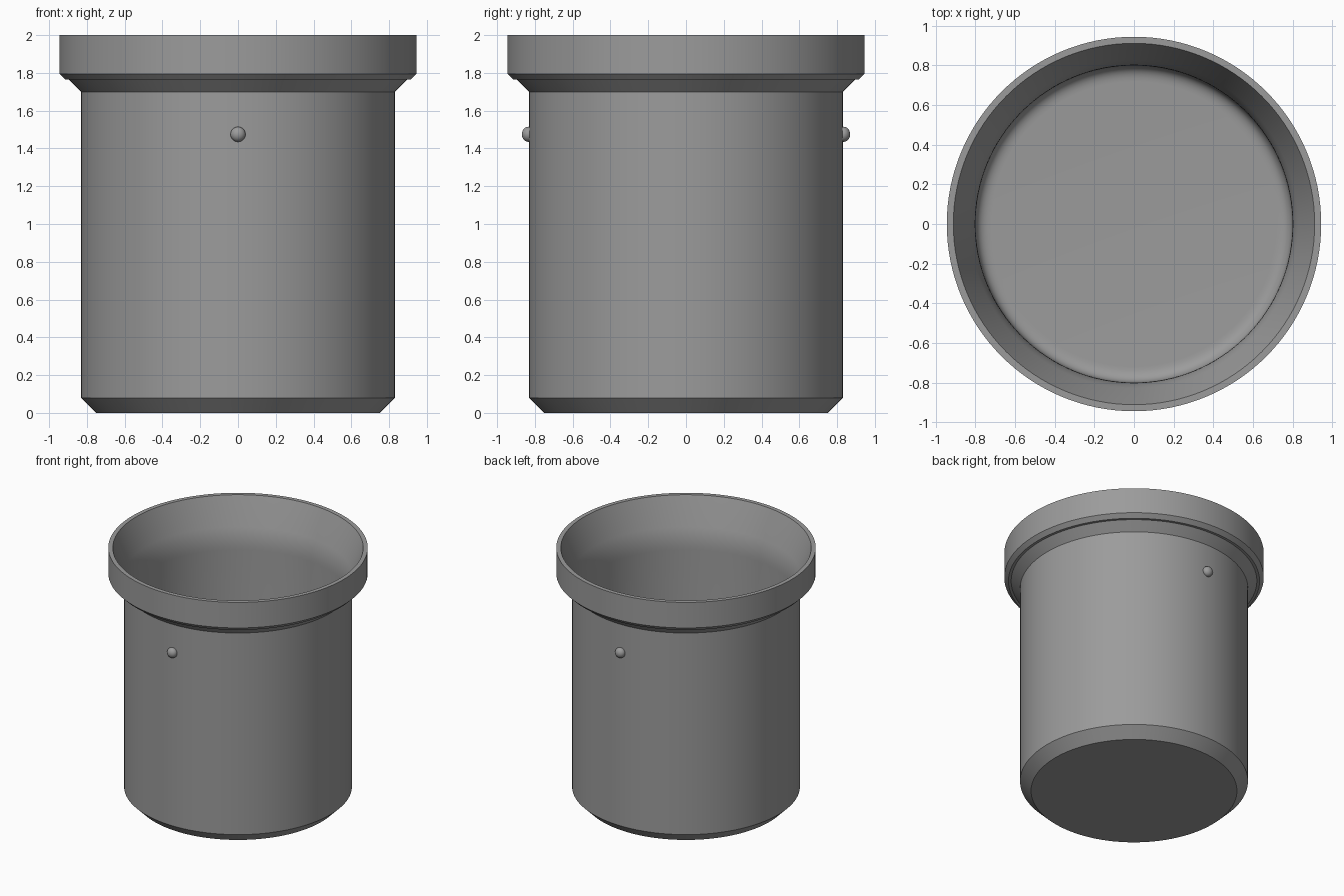
import bpy, bmesh, math

if "Cube" in bpy.data.objects:
    bpy.data.objects.remove(bpy.data.objects["Cube"])

SEGMENTS = 128

grey = bpy.data.materials.new("grey_metal")
grey.diffuse_color = (0.33, 0.33, 0.33, 1)
grey.use_nodes = True
grey.node_tree.nodes["Principled BSDF"].inputs["Base Color"].default_value = grey.diffuse_color


def finish(bm, name, angle):
    mesh = bpy.data.meshes.new(name)
    bm.to_mesh(mesh)
    bm.free()
    obj = bpy.data.objects.new(name, mesh)
    bpy.context.collection.objects.link(obj)
    mesh.materials.append(grey)
    bpy.ops.object.select_all(action='DESELECT')
    obj.select_set(True)
    bpy.context.view_layer.objects.active = obj
    bpy.ops.object.shade_smooth_by_angle(angle=math.radians(angle))
    return obj


def lathe(name, profile):
    """Revolve (radius, height) points around z; the ends lie on the axis."""
    bm = bmesh.new()
    verts = [bm.verts.new((r, 0, z)) for r, z in profile]
    edges = [bm.edges.new(pair) for pair in zip(verts, verts[1:])]
    bmesh.ops.spin(bm, geom=verts + edges, cent=(0, 0, 0), axis=(0, 0, 1),
                   angle=math.tau, steps=SEGMENTS)
    bmesh.ops.remove_doubles(bm, verts=bm.verts, dist=1e-4)
    bmesh.ops.recalc_face_normals(bm, faces=bm.faces)
    return finish(bm, name, 25)


def curve(p0, p1, p2, n=6):
    """Rounded corner from p0 to p2, pulled towards p1."""
    return [tuple((1 - t) ** 2 * a + 2 * t * (1 - t) * b + t * t * c
                  for a, b, c in zip(p0, p1, p2))
            for t in (i / n for i in range(n + 1))]


# Outside: chamfered foot, straight wall, flared shoulder, thick collar
outside = [(0, 0), (0.75, 0), (0.83, 0.08), (0.83, 1.70), (0.895, 1.765),
           (0.915, 1.765), (0.945, 1.795), (0.945, 2.0)]
# Inside: tapered mouth, soft bend into the bore, rounded floor edge
inside = [(0.912, 2.0)]
inside += curve((0.829, 1.78), (0.80, 1.70), (0.80, 1.61))
inside += curve((0.80, 0.11), (0.80, 0.03), (0.72, 0.03), 8)
inside += [(0, 0.03)]
lathe("cup_body", outside + inside)

# Small round studs on the front and the back
for name, side in (("front_stud", -1), ("back_stud", 1)):
    bm = bmesh.new()
    bmesh.ops.create_uvsphere(bm, u_segments=24, v_segments=16, radius=0.04)
    bmesh.ops.scale(bm, vec=(1, 0.85, 1), verts=bm.verts)
    bmesh.ops.translate(bm, vec=(0, side * 0.835, 1.475), verts=bm.verts)
    finish(bm, name, 40)
